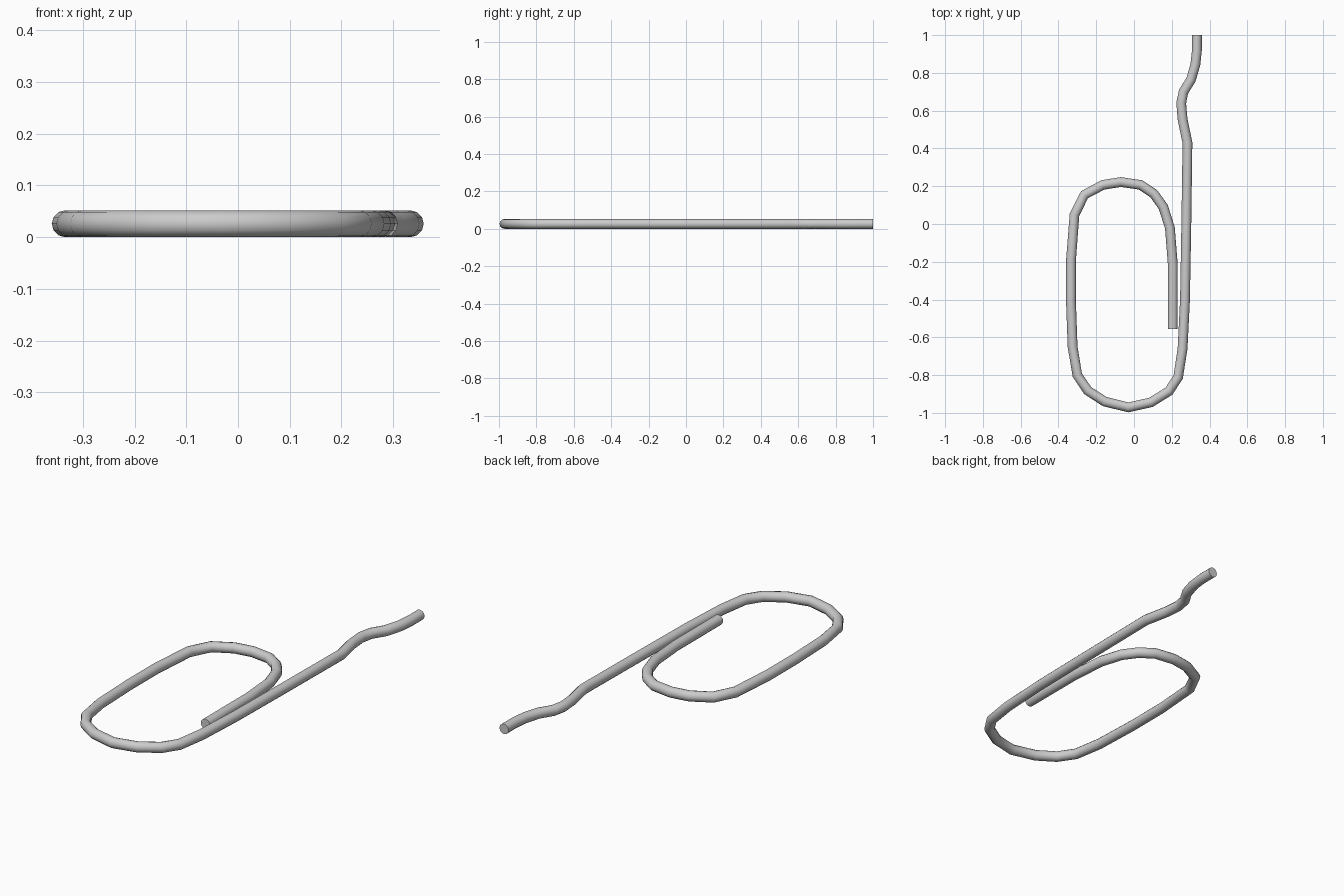
import bpy

R = 0.026

# Wire centre line, from the inner end round the loop to the bent outer tip
path = [
    (0.205, -0.557), (0.205, -0.21), (0.19, -0.02), (0.155, 0.09), (0.105, 0.16),
    (0.035, 0.207), (-0.07, 0.222), (-0.165, 0.207), (-0.262, 0.155), (-0.315, 0.05),
    (-0.333, -0.185), (-0.334, -0.40), (-0.325, -0.65), (-0.30, -0.80),
    (-0.245, -0.882), (-0.155, -0.94), (-0.03, -0.971), (0.09, -0.944),
    (0.185, -0.885), (0.234, -0.81), (0.257, -0.66), (0.27, -0.40), (0.277, 0.0),
    (0.283, 0.43), (0.257, 0.555), (0.25, 0.64), (0.262, 0.70), (0.302, 0.765),
    (0.325, 0.845), (0.333, 0.92), (0.333, 1.0),
]

# Round wire swept along the centre line, closed at both ends
curve = bpy.data.curves.new("paperclip_wire", "CURVE")
curve.dimensions = "3D"
curve.bevel_depth = R
curve.bevel_resolution = 4
curve.use_fill_caps = True
spline = curve.splines.new("POLY")
spline.points.add(len(path) - 1)
for p, (x, y) in zip(spline.points, path):
    p.co = (x, y, R, 1)

wire = bpy.data.objects.new("paperclip_wire", curve)
bpy.context.collection.objects.link(wire)
bpy.context.view_layer.objects.active = wire
wire.select_set(True)

# Mesh with smooth sides and crisp end caps
bpy.ops.object.convert(target="MESH")
bpy.ops.object.shade_smooth_by_angle(angle=0.7)
